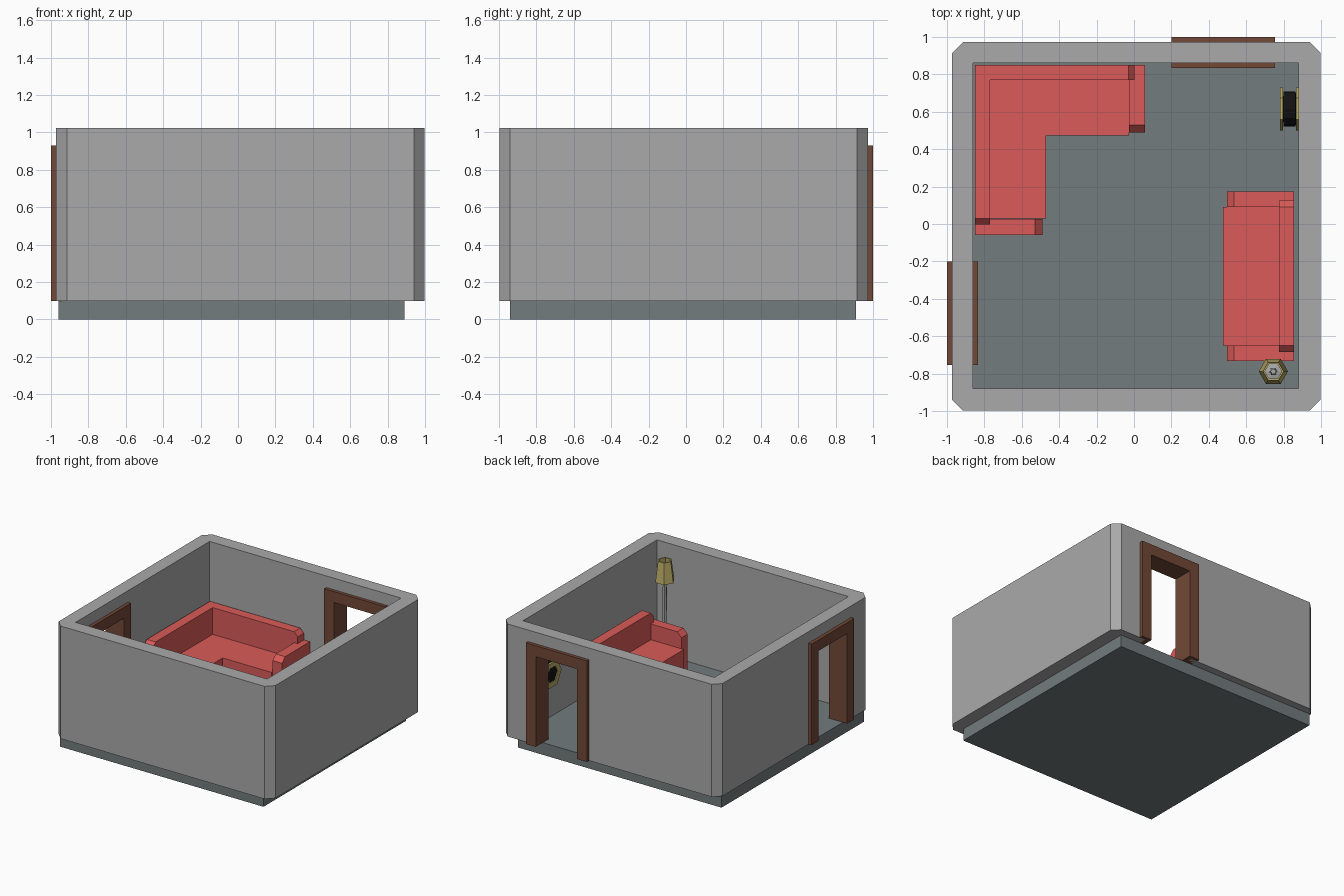
import bpy, bmesh, math

if "Cube" in bpy.data.objects:
    bpy.data.objects.remove(bpy.data.objects["Cube"])


def material(name, r, g, b):
    m = bpy.data.materials.new(name)
    m.diffuse_color = (r, g, b, 1)
    m.use_nodes = True
    m.node_tree.nodes["Principled BSDF"].inputs["Base Color"].default_value = m.diffuse_color
    return m


GREY = material("wall grey", 0.40, 0.40, 0.40)
SLATE = material("floor slate", 0.17, 0.20, 0.205)
RED = material("sofa red", 0.70, 0.105, 0.10)
BROWN = material("door brown", 0.17, 0.065, 0.038)
BEIGE = material("brass beige", 0.50, 0.41, 0.135)
BLACK = material("black", 0.006, 0.006, 0.006)


def finish(name, bm, mat):
    bmesh.ops.recalc_face_normals(bm, faces=bm.faces)
    me = bpy.data.meshes.new(name)
    bm.to_mesh(me)
    bm.free()
    me.materials.append(mat)
    ob = bpy.data.objects.new(name, me)
    bpy.context.collection.objects.link(ob)
    return ob


def place(axis, a, b, t):
    return {"x": (t, a, b), "y": (a, t, b), "z": (a, b, t)}[axis]


def prism(name, pts, axis, lo, hi, mat):
    """Extrude a closed profile along an axis."""
    bm = bmesh.new()
    f = bm.faces.new([bm.verts.new(place(axis, a, b, lo)) for a, b in pts])
    ext = bmesh.ops.extrude_face_region(bm, geom=[f])
    vs = [v for v in ext["geom"] if isinstance(v, bmesh.types.BMVert)]
    bmesh.ops.translate(bm, verts=vs, vec=place(axis, 0, 0, hi - lo))
    return finish(name, bm, mat)


def box(name, x0, x1, y0, y1, z0, z1, mat):
    return prism(name, [(x0, y0), (x1, y0), (x1, y1), (x0, y1)], "z", z0, z1, mat)


def lathe(name, profile, sides, axis, ca, cb, mat, closed=True):
    """Revolve (radius, position) points around an axis; a ring if closed, else capped."""
    bm = bmesh.new()
    rings = []
    for r, t in profile:
        rings.append([bm.verts.new(place(axis, ca + r * math.cos(2 * math.pi * i / sides),
                                         cb + r * math.sin(2 * math.pi * i / sides), t))
                      for i in range(sides)])
    n = len(rings)
    for k in range(n if closed else n - 1):
        p, q = rings[k], rings[(k + 1) % n]
        for i in range(sides):
            j = (i + 1) % sides
            bm.faces.new((p[i], p[j], q[j], q[i]))
    if not closed:
        bm.faces.new(rings[0])
        bm.faces.new(rings[-1])
    return finish(name, bm, mat)


# Floor slab
box("floor", -0.96, 0.89, -0.94, 0.91, 0, 0.10, SLATE)

# Walls: chamfered outline, hollowed and pierced by two doorways
x0, x1, y0, y1, c = -0.972, 0.998, -0.998, 0.972, 0.058
walls = prism("walls", [(x0 + c, y0), (x1 - c, y0), (x1, y0 + c), (x1, y1 - c),
                        (x1 - c, y1), (x0 + c, y1), (x0, y1 - c), (x0, y0 + c)],
              "z", 0.10, 1.025, GREY)
cutters = [box("room_cutter", -0.86, 0.88, -0.88, 0.86, 0.0, 1.2, GREY),
           box("back_door_cutter", 0.25, 0.705, 0.75, 1.1, 0.0, 0.88, GREY),
           box("left_door_cutter", -1.1, -0.75, -0.705, -0.25, 0.0, 0.88, GREY)]
for cut in cutters:
    mod = walls.modifiers.new(cut.name, "BOOLEAN")
    mod.operation = "DIFFERENCE"
    mod.solver = "EXACT"
    mod.object = cut
bpy.context.view_layer.update()
mesh = bpy.data.meshes.new_from_object(
    walls.evaluated_get(bpy.context.evaluated_depsgraph_get()))
walls.modifiers.clear()
walls.data = mesh
for cut in cutters:
    bpy.data.objects.remove(cut)


# Door frames
def frame(a, b, w=0.09):
    return [(a, 0.10), (a + w, 0.10), (a + w, 0.93 - w), (b - w, 0.93 - w),
            (b - w, 0.10), (b, 0.10), (b, 0.93), (a, 0.93)]


prism("back_door_frame", frame(0.20, 0.755), "y", 0.833, 1.0, BROWN)
prism("left_door_frame", frame(-0.755, -0.20), "x", -1.0, -0.833, BROWN)

SEAT, ARM, BACK = 0.32, 0.45, 0.54


def arm(back, front):
    d = 0.038 if back > front else -0.038
    return [(back, 0.10), (front, 0.10), (front, ARM - 0.04), (front + d, ARM), (back, ARM)]


# Corner sofa: two wings mirrored about the room diagonal
prism("corner_seat", [(-0.85, 0.03), (-0.47, 0.03), (-0.47, 0.472), (-0.028, 0.472),
                      (-0.028, 0.85), (-0.85, 0.85)], "z", 0.10, SEAT, RED)
prism("corner_arm_right", arm(0.85, 0.49), "x", -0.028, 0.058, RED)
prism("corner_arm_front", arm(-0.85, -0.49), "y", -0.058, 0.028, RED)
prism("corner_back_rear", [(-0.85, 0.3), (0.003, 0.3), (0.003, BACK - 0.035), (-0.03, BACK),
                           (-0.85, BACK)], "y", 0.77, 0.85, RED)
prism("corner_back_left", [(0.77, 0.3), (-0.003, 0.3), (-0.003, BACK - 0.035), (0.03, BACK),
                           (0.77, BACK)], "x", -0.85, -0.77, RED)

# Straight sofa along the right wall
box("sofa_seat", 0.475, 0.855, -0.65, 0.09, 0.10, SEAT, RED)
prism("sofa_arm_rear", arm(0.855, 0.497), "y", 0.09, 0.175, RED)
prism("sofa_arm_front", arm(0.855, 0.497), "y", -0.732, -0.65, RED)
prism("sofa_back", [(-0.685, 0.3), (0.125, 0.3), (0.125, BACK - 0.035), (0.09, BACK),
                    (-0.65, BACK), (-0.685, BACK - 0.035)], "x", 0.775, 0.855, RED)

# Floor lamp: base and pole in one profile, open hexagonal shade
LX, LY = 0.745, -0.788
lathe("lamp_stand", [(0.07, 0.10), (0.07, 0.12), (0.022, 0.13), (0.015, 0.86)],
      6, "z", LX, LY, GREY, closed=False)
lathe("lamp_shade", [(0.078, 0.76), (0.055, 0.93), (0.045, 0.93), (0.067, 0.76)],
      6, "z", LX, LY, BEIGE)

# Wall reel: black coils between two hexagonal rings
RY, RZ = 0.615, 0.515
for label, a, b in (("front", 0.78, 0.797), ("wall", 0.866, 0.882)):
    lathe(label + "_reel_ring", [(0.115, a), (0.115, b), (0.068, b), (0.068, a)],
          6, "x", RY, RZ, BEIGE)
lathe("reel_coil", [(0.07, 0.788), (0.07, 0.798), (0.094, 0.80), (0.094, 0.864), (0.07, 0.866)],
      12, "x", RY, RZ, BLACK, closed=False)
